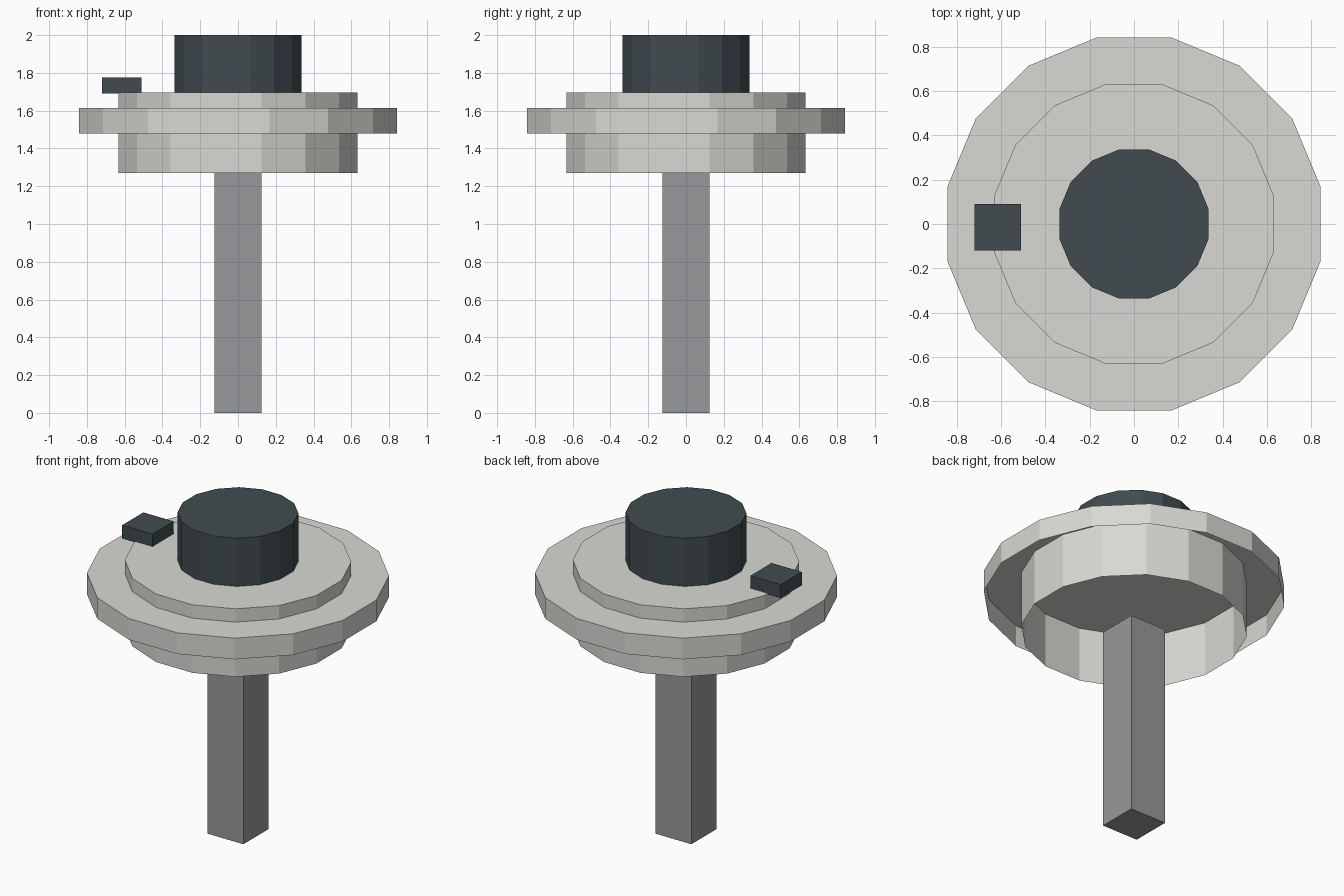
import bpy, bmesh, math
from mathutils import Matrix

cube = bpy.data.objects.get("Cube")
if cube:
    bpy.data.objects.remove(cube, do_unlink=True)


def make_material(name, rgb):
    mat = bpy.data.materials.new(name)
    mat.use_nodes = True
    mat.diffuse_color = (*rgb, 1)
    mat.node_tree.nodes["Principled BSDF"].inputs["Base Color"].default_value = (*rgb, 1)
    return mat


pale_grey = make_material("pale grey", (0.69, 0.69, 0.66))
mid_grey = make_material("mid grey", (0.31, 0.315, 0.32))
dark_slate = make_material("dark slate", (0.052, 0.071, 0.08))

SIDES = 16


def finish(name, bm, mat):
    mesh = bpy.data.meshes.new(name)
    bm.to_mesh(mesh)
    bm.free()
    mesh.materials.append(mat)
    obj = bpy.data.objects.new(name, mesh)
    bpy.context.collection.objects.link(obj)
    return obj


def add_drum(name, half_width, bottom, top, mat, open_below=True):
    """Flat-sided cylinder measured across its flats, optionally a shell open below."""
    bm = bmesh.new()
    radius = half_width / math.cos(math.pi / SIDES)
    place = Matrix.Translation((0, 0, (bottom + top) / 2)) @ Matrix.Rotation(math.pi / SIDES, 4, "Z")
    bmesh.ops.create_cone(bm, cap_ends=True, segments=SIDES, radius1=radius,
                          radius2=radius, depth=top - bottom, matrix=place)
    bm.normal_update()
    if open_below:
        floor = [f for f in bm.faces if f.normal.z < -0.9]
        bmesh.ops.delete(bm, geom=floor, context="FACES_ONLY")
    return finish(name, bm, mat)


def add_box(name, centre, size, mat):
    bm = bmesh.new()
    place = Matrix.Translation(centre) @ Matrix.Diagonal((*size, 1))
    bmesh.ops.create_cube(bm, size=1, matrix=place)
    return finish(name, bm, mat)


# Square post
add_box("post", (0, 0, 0.635), (0.25, 0.25, 1.27), mid_grey)

# Hollow round head with its wider rim
add_drum("head_shell", 0.632, 1.27, 1.697, pale_grey)
add_drum("rim_shell", 0.843, 1.48, 1.613, pale_grey)

# Top knob and the small side block
add_drum("top_knob", 0.337, 1.69, 2.0, dark_slate, open_below=False)
add_box("side_block", (-0.615, -0.015, 1.733), (0.21, 0.21, 0.084), dark_slate)
